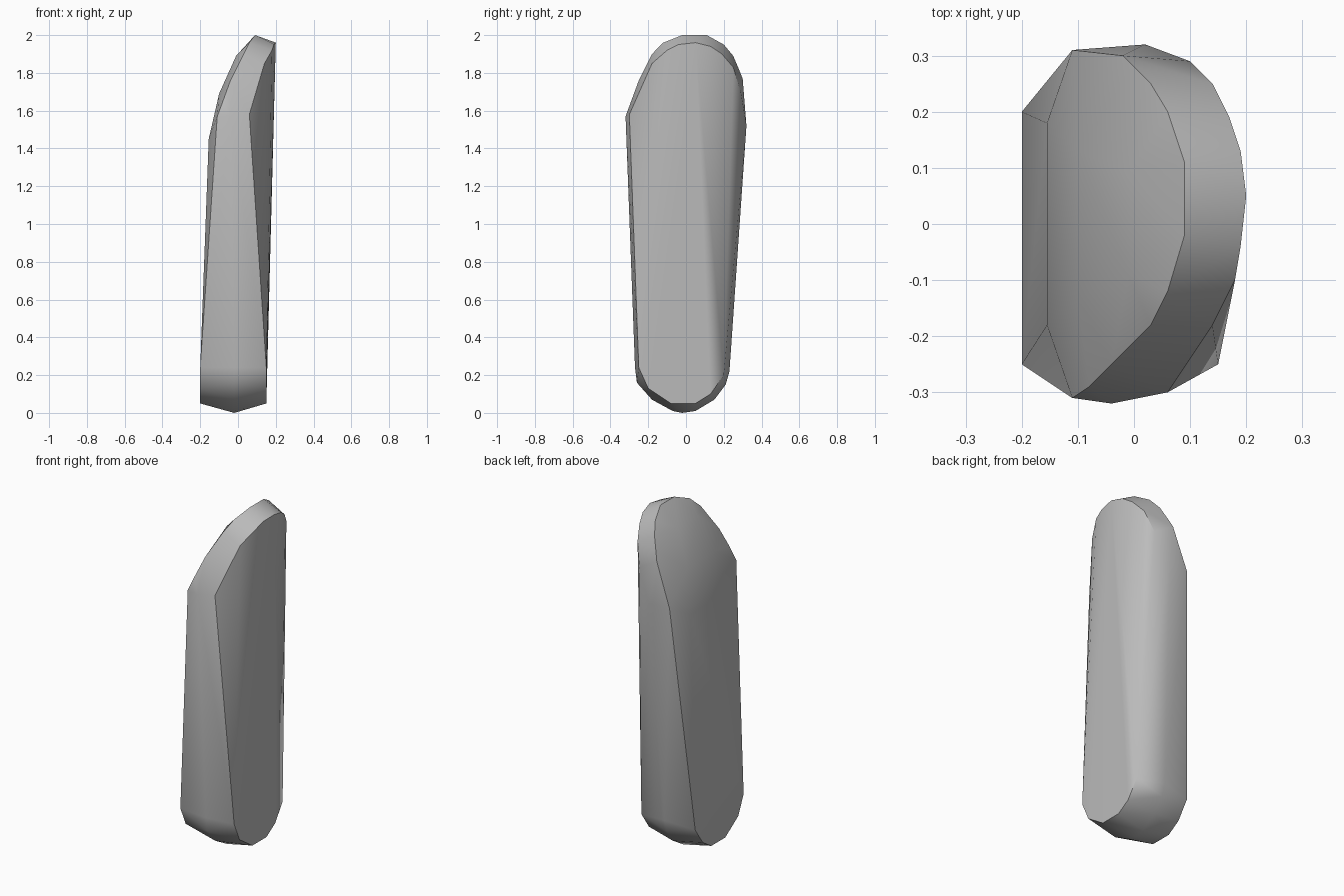
import bpy
import bmesh
import math

# Remove the default cube if present
default_cube = bpy.data.objects.get("Cube")
if default_cube:
    bpy.data.objects.remove(default_cube, do_unlink=True)


def make_material(name, colour):
    material = bpy.data.materials.new(name)
    material.use_nodes = True
    material.diffuse_color = colour
    shader = next(n for n in material.node_tree.nodes if n.type == "BSDF_PRINCIPLED")
    shader.inputs["Base Color"].default_value = colour
    return material


def outline_at(x, profile):
    """Place a (y, z) profile on a plane of constant x."""
    return [(x, y, z) for y, z in profile]


def build_convex_stone(name, points, material, sharp_angle):
    """Wrap a faceted convex skin round the given outlines."""
    mesh = bpy.data.meshes.new(name)
    bm = bmesh.new()
    for point in points:
        bm.verts.new(point)
    hull = bmesh.ops.convex_hull(bm, input=list(bm.verts), use_existing_faces=False)
    unused = {e for e in hull["geom_interior"] + hull["geom_unused"]
              if isinstance(e, bmesh.types.BMVert)}
    bmesh.ops.delete(bm, geom=list(unused), context="VERTS")
    bmesh.ops.dissolve_limit(bm, angle_limit=math.radians(1),
                             verts=list(bm.verts), edges=list(bm.edges))
    bmesh.ops.recalc_face_normals(bm, faces=list(bm.faces))
    bm.to_mesh(mesh)
    bm.free()
    mesh.materials.append(material)
    stone = bpy.data.objects.new(name, mesh)
    bpy.context.collection.objects.link(stone)
    bpy.ops.object.select_all(action="DESELECT")
    stone.select_set(True)
    bpy.context.view_layer.objects.active = stone
    bpy.ops.object.shade_smooth_by_angle(angle=math.radians(sharp_angle))
    return stone


# Rounded foot: one profile for both broad faces, a fuller one between them
foot_face = [(.2, .2), (.13, .1), (.05, .05), (-.08, .05), (-.2, .13), (-.25, .24)]
foot_middle = [(.23, .22), (.21, .15), (.15, .07), (.05, .01), (-.02, 0),
               (-.07, .01), (-.18, .07), (-.26, .16), (-.27, .24)]
foot = (outline_at(-.2, foot_face) + outline_at(.15, foot_face)
        + outline_at(-.02, foot_middle))

# Upper rim of the domed face
domed_rim = [(-.11, .31, 1.52), (-.02, .3, 1.77), (0, .28, 1.82), (.03, .25, 1.89),
             (.06, .2, 1.95), (.09, .11, 2), (.09, -.02, 2), (.06, -.12, 1.96),
             (.03, -.18, 1.9), (-.04, -.25, 1.76), (-.08, -.29, 1.65), (-.11, -.31, 1.57)]

# Upper rim of the broad flat face
flat_rim = [(.1, .29, 1.7), (.14, .25, 1.83), (.17, .19, 1.9), (.19, .13, 1.94),
            (.2, .05, 1.96), (.19, -.04, 1.95), (.18, -.1, 1.92), (.14, -.18, 1.85),
            (.06, -.3, 1.58)]

# Shoulders at the widest level, and the crown of the domed face
shoulders = [(.02, .32, 1.52), (-.04, -.32, 1.57)]
crown = [(x, side * y, z) for side in (-1, 1)
         for x, y, z in ((-.155, .18, 1.45), (-.1, .13, 1.69), (-.01, .09, 1.89))]

grey = make_material("stone_grey", (.5, .5, .5, 1))
build_convex_stone("standing_stone", foot + domed_rim + flat_rim + shoulders + crown,
                   grey, 32)
